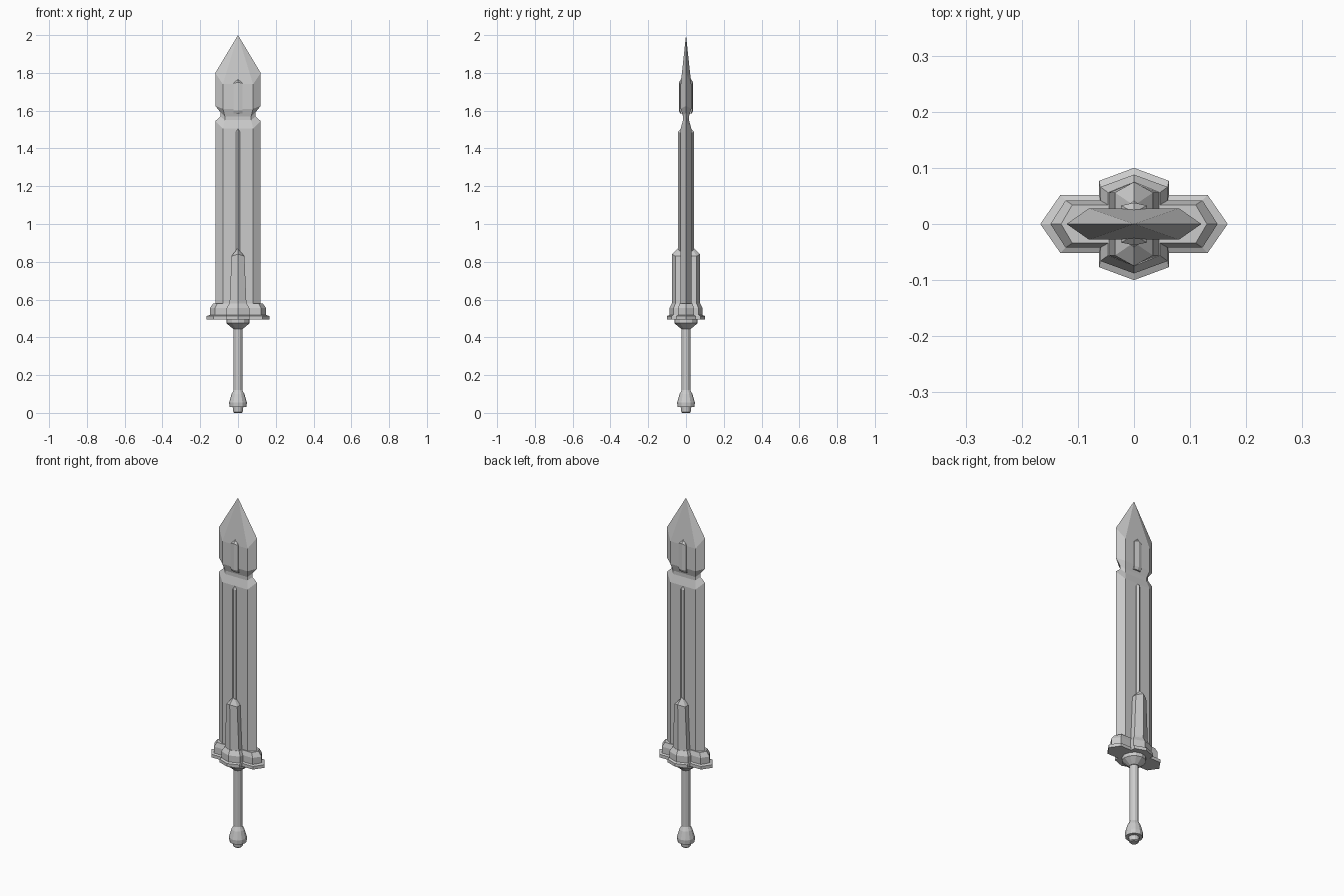
import bpy, bmesh, math

old = bpy.data.objects.get("Cube")
if old:
    bpy.data.objects.remove(old, do_unlink=True)

steel = bpy.data.materials.new("grey_steel")
steel.use_nodes = True
GREY = (0.6, 0.6, 0.6, 1)
steel.diffuse_color = GREY
steel.node_tree.nodes["Principled BSDF"].inputs["Base Color"].default_value = GREY


def loft(name, rings):
    """Skin closed rings of equal point count, capping both ends."""
    bm = bmesh.new()
    loops = [[bm.verts.new(p) for p in ring] for ring in rings]
    n = len(loops[0])
    for a, b in zip(loops, loops[1:]):
        for i in range(n):
            j = (i + 1) % n
            bm.faces.new((a[i], a[j], b[j], b[i]))
    bm.faces.new(loops[0][::-1])
    bm.faces.new(loops[-1])
    bmesh.ops.remove_doubles(bm, verts=bm.verts, dist=0.0002)
    bmesh.ops.recalc_face_normals(bm, faces=bm.faces)
    mesh = bpy.data.meshes.new(name)
    bm.to_mesh(mesh)
    bm.free()
    mesh.materials.append(steel)
    obj = bpy.data.objects.new(name, mesh)
    bpy.context.collection.objects.link(obj)
    return obj


def lathe(name, profile, sides):
    turn = [2 * math.pi * i / sides for i in range(sides)]
    return loft(name, [[(r * math.cos(t), r * math.sin(t), z) for t in turn]
                       for r, z in profile])


def blade_ring(edge_x, edge_z, flat_x, flat_y, flat_z):
    return [(edge_x, 0, edge_z), (flat_x, flat_y, flat_z), (-flat_x, flat_y, flat_z),
            (-edge_x, 0, edge_z), (-flat_x, -flat_y, flat_z), (flat_x, -flat_y, flat_z)]


def rib(name, side, stations):
    """Ridged strip on one flat of the blade: half width, shoulder y, crest y, z, crest z."""
    return loft(name, [[(-w, 0, z), (-w, side * s, z), (0, side * c, cz), (w, side * s, z), (w, 0, z)]
                       for w, s, c, z, cz in stations])


def guard_ring(end_x, arm_x, arm_y, mid_x, mid_y, crest_y, z):
    quarter = [(end_x, 0), (arm_x, arm_y), (mid_x, arm_y), (mid_x, mid_y), (0, crest_y)]
    half = quarter + [(-x, y) for x, y in quarter[-2::-1]]
    return [(x, y, z) for x, y in half + [(x, -y) for x, y in half[-2:0:-1]]]


# Blade with a notched neck and a spear-shaped head
loft("blade", [blade_ring(*s) for s in (
    (0.12, 0.54, 0.08, 0.028, 0.54),
    (0.12, 1.545, 0.08, 0.028, 1.505),
    (0.092, 1.57, 0.07, 0.016, 1.55),
    (0.092, 1.59, 0.07, 0.016, 1.57),
    (0.12, 1.625, 0.08, 0.028, 1.61),
    (0.12, 1.80, 0.08, 0.028, 1.74),
    (0, 2.0, 0, 0, 2.0))])

# Raised details on both flats
for label, side in (("front", -1), ("back", 1)):
    rib(label + "_fuller_ridge", side, (
        (0.011, 0.033, 0.042, 0.80, 0.80),
        (0.011, 0.033, 0.042, 1.485, 1.49),
        (0.003, 0.022, 0.022, 1.505, 1.51)))
    rib(label + "_head_crystal", side, (
        (0.023, 0.026, 0.030, 1.585, 1.585),
        (0.023, 0.033, 0.038, 1.60, 1.60),
        (0.023, 0.033, 0.038, 1.745, 1.75),
        (0.003, 0.022, 0.022, 1.765, 1.775)))
    rib(label + "_blade_brace", side, (
        (0.046, 0.056, 0.073, 0.54, 0.54),
        (0.044, 0.056, 0.073, 0.59, 0.59),
        (0.034, 0.056, 0.075, 0.83, 0.84),
        (0.003, 0.035, 0.040, 0.865, 0.875)))

# Stepped guard
loft("guard", [guard_ring(*s) for s in (
    (0.167, 0.131, 0.052, 0.062, 0.077, 0.10, 0.495),
    (0.167, 0.131, 0.052, 0.062, 0.077, 0.10, 0.513),
    (0.149, 0.122, 0.042, 0.060, 0.066, 0.088, 0.518),
    (0.149, 0.122, 0.042, 0.060, 0.066, 0.088, 0.555),
    (0.13, 0.11, 0.034, 0.046, 0.056, 0.075, 0.58))])

# Handle
lathe("collar", ((0.03, 0.5), (0.062, 0.495), (0.062, 0.475), (0.026, 0.445), (0.02, 0.445)), 12)
lathe("grip", ((0.023, 0.11), (0.023, 0.45)), 12)
lathe("pommel", ((0.02, 0.0), (0.025, 0.005), (0.028, 0.03), (0.045, 0.03),
                 (0.047, 0.055), (0.034, 0.10), (0.023, 0.12)), 12)
